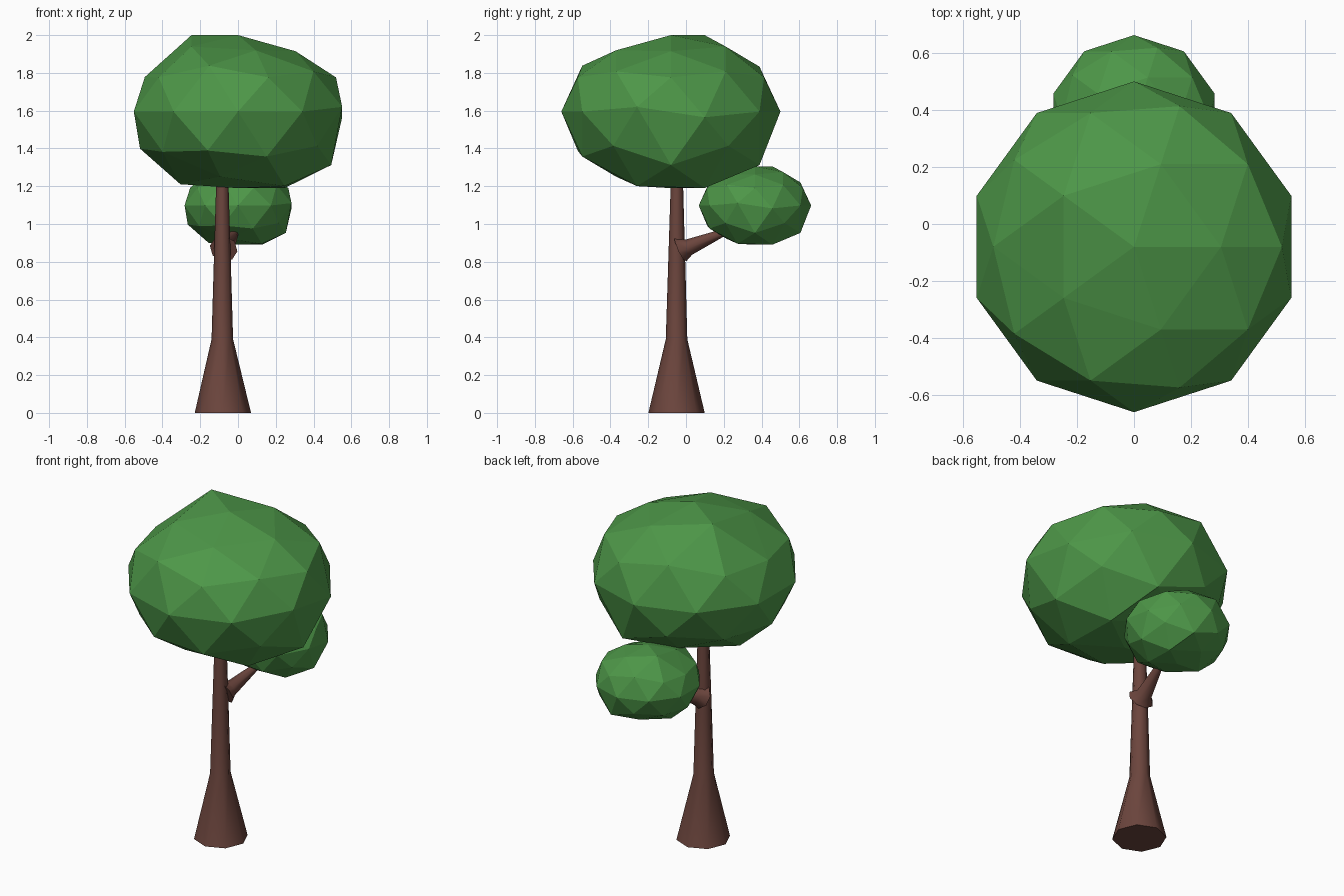
import bpy, bmesh, math
from mathutils import Vector

if "Cube" in bpy.data.objects:
    bpy.data.objects.remove(bpy.data.objects["Cube"])


def material(name, rgb):
    m = bpy.data.materials.new(name)
    m.diffuse_color = (*rgb, 1)
    m.use_nodes = True
    m.node_tree.nodes["Principled BSDF"].inputs["Base Color"].default_value = m.diffuse_color
    return m


leaf = material("leaf_green", (0.075, 0.31, 0.065))
bark = material("bark_brown", (0.15, 0.06, 0.047))

# Uneven foliage: unit-sphere vertex direction -> vertical shift
BUMPS = [((-.425, .309, .851), .06), ((.526, 0, .851), -.025),
         ((.162, -.5, .851), -.02), ((.951, .309, 0), -.03),
         ((.951, -.309, 0), .025), ((.851, 0, -.526), -.07),
         ((.263, .809, -.526), -.07), ((.425, .309, -.851), -.06),
         ((.425, -.309, -.851), -.05), ((-.526, 0, -.851), -.04),
         ((-.851, 0, .526), -.03), ((-.263, -.809, .526), .03),
         ((-.263, .809, .526), .025), ((-.276, -.851, -.447), -.025),
         ((.263, -.809, -.526), -.025), ((-.894, 0, -.447), -.015)]


def foliage(name, centre, size):
    bm = bmesh.new()
    bmesh.ops.create_icosphere(bm, subdivisions=2, radius=1)
    for v in bm.verts:
        d = v.co.normalized()
        dz = sum(b for p, b in BUMPS if (d - Vector(p)).length < .1)
        v.co = Vector((d.x * .58, d.y * .58, d.z * .405 + dz)) * size
    finish(name, bm, leaf, centre)


def finish(name, bm, mat, loc=(0, 0, 0), smooth=False):
    mesh = bpy.data.meshes.new(name)
    bm.to_mesh(mesh)
    bm.free()
    mesh.materials.append(mat)
    obj = bpy.data.objects.new(name, mesh)
    bpy.context.collection.objects.link(obj)
    obj.location = loc
    if smooth:
        bpy.ops.object.select_all(action='DESELECT')
        bpy.context.view_layer.objects.active = obj
        obj.select_set(True)
        bpy.ops.object.shade_smooth_by_angle(angle=math.radians(60))


def limb(name, stations, axis, sides=8):
    """Tapered tube through (centre, radius) stations, rings square to axis."""
    bm = bmesh.new()
    rot = Vector((0, 0, 1)).rotation_difference(Vector(axis))
    rings = []
    for c, r in stations:
        ring = []
        for i in range(sides):
            a = math.tau * i / sides
            ring.append(bm.verts.new(
                Vector(c) + rot @ Vector((r * math.cos(a), r * math.sin(a), 0))))
        rings.append(ring)
    for lo, hi in zip(rings, rings[1:]):
        for i in range(sides):
            j = (i + 1) % sides
            bm.faces.new((lo[i], lo[j], hi[j], hi[i]))
    bm.faces.new(rings[0][::-1])
    bm.faces.new(rings[-1])
    finish(name, bm, bark, smooth=True)


# Trunk with a flared foot
limb("trunk", [((-.08, -.05, 0), .149), ((-.083, -.05, .39), .057),
               ((-.083, -.049, .8), .045), ((-.083, -.048, 1.3), .03)], (0, 0, 1))

# Side branch with a widened root
limb("branch", [((-.076, -.03, .87), .075), ((-.062, .014, .877), .044),
                ((-.02, .18, .947), .022), ((0, .34, 1.03), .016)], (.2, .9, .4))

# Main crown and the smaller copy on the branch
foliage("main_crown", (0, -.08, 1.595), 1)
foliage("small_crown", (0, .365, 1.098), .513)
